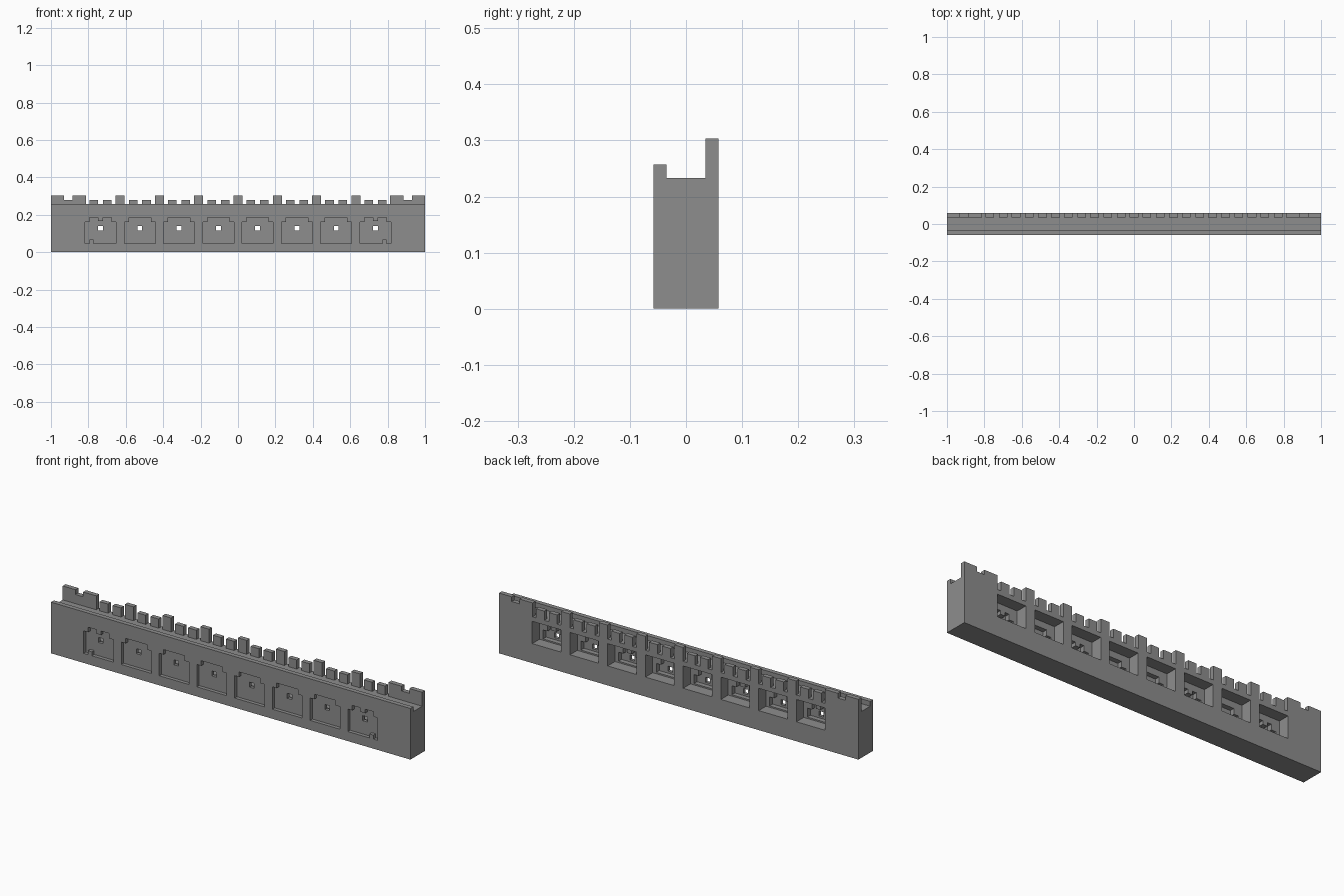
import bpy, bmesh

if "Cube" in bpy.data.objects:
    bpy.data.objects.remove(bpy.data.objects["Cube"], do_unlink=True)

grey = bpy.data.materials.new("mid_grey")
grey.use_nodes = True
grey.diffuse_color = (0.27, 0.27, 0.27, 1)
grey.node_tree.nodes["Principled BSDF"].inputs["Base Color"].default_value = (0.27, 0.27, 0.27, 1)

PITCH = 0.21
COUNT = 8
BACK = 0.058
DECK = 0.233
centres = [(i - (COUNT - 1) / 2) * PITCH for i in range(COUNT)]


def prisms(name, outlines, start, end, axis="Y"):
    """Extrude flat outlines along one axis into a single object."""
    bm = bmesh.new()
    for outline in outlines:
        place = (lambda a, b: (a, start, b)) if axis == "Y" else (lambda a, b: (start, a, b))
        face = bm.faces.new([bm.verts.new(place(a, b)) for a, b in outline])
        moved = bmesh.ops.extrude_face_region(bm, geom=[face])["geom"]
        shift = (0, end - start, 0) if axis == "Y" else (end - start, 0, 0)
        bmesh.ops.translate(bm, vec=shift, verts=[v for v in moved if isinstance(v, bmesh.types.BMVert)])
    bmesh.ops.recalc_face_normals(bm, faces=bm.faces)
    mesh = bpy.data.meshes.new(name)
    bm.to_mesh(mesh)
    bm.free()
    mesh.materials.append(grey)
    obj = bpy.data.objects.new(name, mesh)
    bpy.context.collection.objects.link(obj)
    return obj


def rect(x0, x1, z0, z1):
    return [(x0, z0), (x1, z0), (x1, z1), (x0, z1)]


def stepped(c, half, neck, low, shoulder, top, tab=0.0, key=0):
    """Outline with a narrower top, an optional hanging tab and a corner key."""
    pts = [(-half, low)]
    if key:
        pts += [(-neck, low), (-neck, low + 0.02), (-neck + 0.022, low + 0.02), (-neck + 0.022, low)]
    pts += [(half, low), (half, shoulder), (neck, shoulder), (neck, top)]
    if tab:
        pts += [(0.013, top), (0.013, top - tab), (-0.013, top - tab), (-0.013, top)]
    pts += [(-neck, top), (-neck, shoulder), (-half, shoulder)]
    side = -1 if key < 0 else 1
    return [(c + side * x, z) for x, z in pts]


# Long channel body
body = prisms("channel_body", [[
    (-BACK, 0), (BACK, 0), (BACK, DECK), (0.035, DECK),
    (-0.035, DECK), (-0.035, 0.257), (-BACK, 0.257)]], -1, 1, "X")

# Front recesses, through holes, rear pockets and their stepped sockets
fronts, sockets = [], []
for i, c in enumerate(centres):
    end_key = 1 if i == 0 else -1 if i == COUNT - 1 else 0
    fronts.append(stepped(c, 0.083, 0.059, 0.048, 0.161, 0.186, 0.02 if end_key else 0, end_key))
    keyed = i in (0, 2, 5, 7)
    sockets.append(stepped(c, 0.06, 0.035, 0.105, 0.15, 0.178, 0.018 if keyed else 0))
cutters = [
    prisms("rear_pocket_cutter", [rect(c - 0.08, c + 0.08, 0.098, 0.21) for c in centres], 0, 0.08),
    prisms("socket_cutter", sockets, -0.024, 0.02),
    prisms("front_recess_cutter", fronts, -0.08, -0.04),
    prisms("hole_cutter", [rect(c - 0.013, c + 0.013, 0.115, 0.14) for c in centres], -0.06, 0.01),
]
bpy.context.view_layer.objects.active = body
for cutter in cutters:
    cutter.hide_render = True
    mod = body.modifiers.new(cutter.name, "BOOLEAN")
    mod.operation = "DIFFERENCE"
    mod.solver = "EXACT"
    mod.object = cutter
    bpy.ops.object.modifier_apply(modifier=mod.name)
    bpy.data.objects.remove(cutter, do_unlink=True)

# Tall dividers and low paired teeth along the rear wall
dividers = [rect(c + PITCH / 2 - 0.024, c + PITCH / 2 + 0.024, DECK, 0.303) for c in centres[:-1]]
prisms("rear_dividers", dividers, 0.035, BACK)
teeth = [rect(c + o - 0.023, c + o + 0.023, DECK, 0.279) for c in centres for o in (-0.036, 0.036)]
prisms("rear_teeth", teeth, 0.035, BACK)

# Notched blocks at both ends of the rear wall
end = [(1, DECK), (1, 0.303), (0.929, 0.303), (0.929, 0.279),
       (0.886, 0.279), (0.886, 0.303), (0.813, 0.303), (0.813, DECK)]
prisms("rear_end_blocks", [[(s * x, z) for x, z in end] for s in (-1, 1)], 0.035, BACK)
